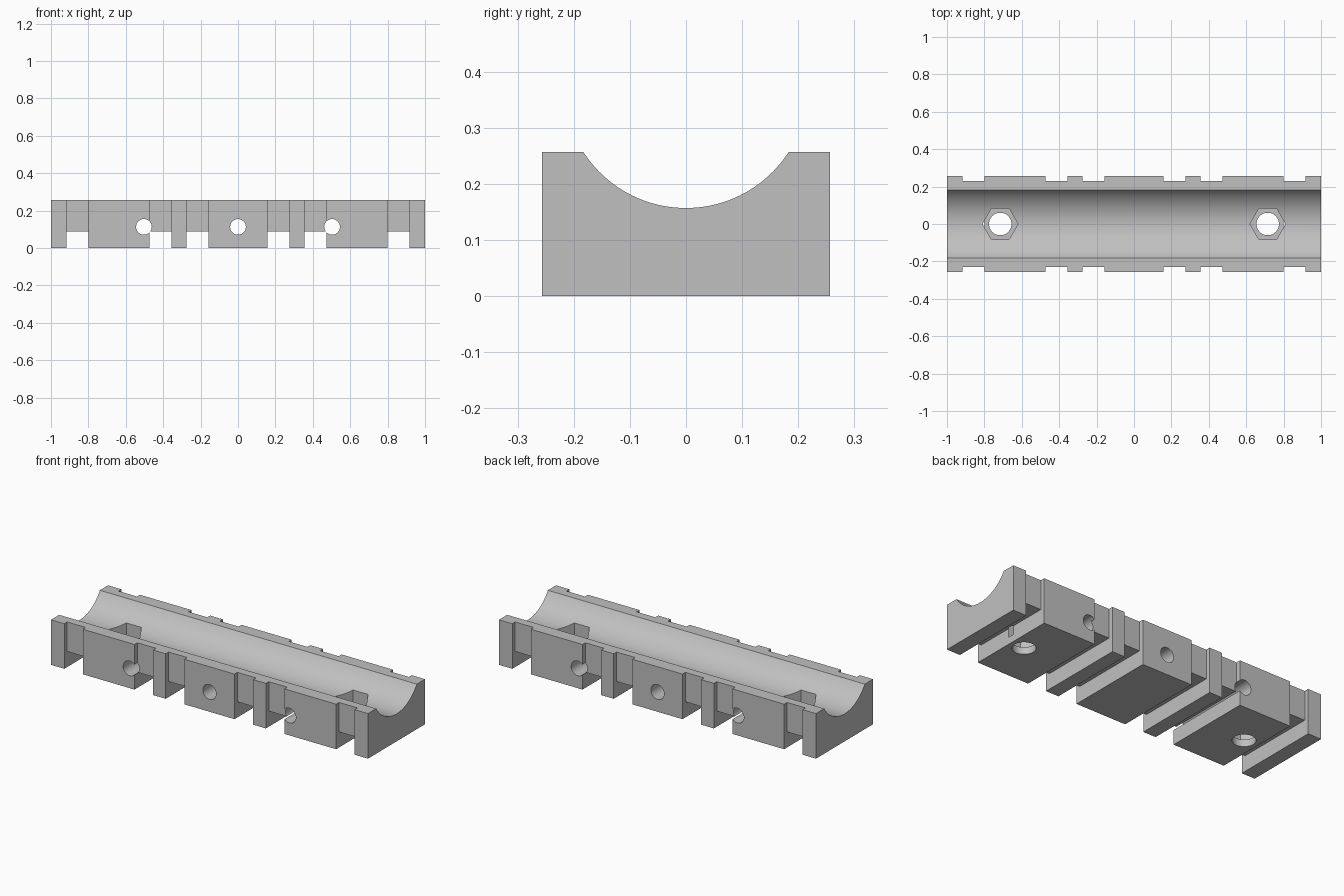
import bpy
import math

if "Cube" in bpy.data.objects:
    bpy.data.objects.remove(bpy.data.objects["Cube"], do_unlink=True)

HALF_W, HEIGHT = 0.257, 0.257      # block half depth and height
LIP, TROUGH = 0.183, 0.157         # trough half width and lowest point
SLOT_TOP, SIDE = 0.089, 0.231      # underside slots and side grooves

grey = bpy.data.materials.new("light_grey")
grey.use_nodes = True
grey.diffuse_color = (0.53, 0.53, 0.53, 1)
grey.node_tree.nodes["Principled BSDF"].inputs["Base Color"].default_value = (0.53, 0.53, 0.53, 1)


def block_profile(steps=40):
    """Cross-section in (y, z) with a round trough along the top."""
    sag = HEIGHT - TROUGH
    radius = (LIP ** 2 + sag ** 2) / (2 * sag)
    spread = math.asin(LIP / radius)
    points = [(-HALF_W, 0), (HALF_W, 0), (HALF_W, HEIGHT)]
    for i in range(steps + 1):
        a = spread * (1 - 2 * i / steps)
        points.append((radius * math.sin(a), TROUGH + radius * (1 - math.cos(a))))
    return points + [(-HALF_W, HEIGHT)]


def extrude_along_x(name, profile):
    n = len(profile)
    verts = [(x, y, z) for x in (-1, 1) for y, z in profile]
    faces = [tuple(reversed(range(n))), tuple(range(n, 2 * n))]
    faces += [(i, (i + 1) % n, n + (i + 1) % n, n + i) for i in range(n)]
    mesh = bpy.data.meshes.new(name)
    mesh.from_pydata(verts, [], faces)
    obj = bpy.data.objects.new(name, mesh)
    bpy.context.collection.objects.link(obj)
    mesh.materials.append(grey)
    return obj


def cut(cutter):
    """Subtract the cutter from the cradle and remove it."""
    cutter.hide_render = True
    cutter.data.materials.append(grey)
    mod = cradle.modifiers.new("cut", "BOOLEAN")
    mod.operation, mod.solver, mod.object = "DIFFERENCE", "EXACT", cutter
    bpy.context.view_layer.objects.active = cradle
    bpy.ops.object.modifier_apply(modifier=mod.name)
    bpy.data.objects.remove(cutter, do_unlink=True)


def cut_box(x0, x1, y0, y1, z0, z1):
    bpy.ops.mesh.primitive_cube_add(size=1, location=((x0 + x1) / 2, (y0 + y1) / 2, (z0 + z1) / 2))
    box = bpy.context.object
    box.scale = (x1 - x0, y1 - y0, z1 - z0)
    cut(box)


def cut_cylinder(sides, radius, depth, location, rotation=(0, 0, 0)):
    bpy.ops.mesh.primitive_cylinder_add(vertices=sides, radius=radius, depth=depth,
                                        location=location, rotation=rotation)
    cut(bpy.context.object)


cradle = extrude_along_x("cradle_block", block_profile())

# Strap slots across the underside, continuing up both sides as shallow grooves
for start, end in ((0.158, 0.276), (0.356, 0.473), (0.799, 0.916)):
    for s in (-1, 1):
        x0, x1 = sorted((s * start, s * end))
        cut_box(x0, x1, -0.4, 0.4, -0.1, SLOT_TOP)
        cut_box(x0, x1, SIDE, 0.4, -0.2, 0.4)
        cut_box(x0, x1, -0.4, -SIDE, -0.2, 0.4)

# Cross holes through the sides
for x in (-0.503, 0, 0.503):
    cut_cylinder(32, 0.042, 1, (x, 0, 0.113), (math.pi / 2, 0, 0))

# Bolt holes with hexagonal nut pockets
for x in (-0.715, 0.715):
    cut_cylinder(48, 0.06, 1, (x, 0, 0.1))
    cut_cylinder(6, 0.095, 0.4, (x, 0, 0.24), (0, 0, math.pi / 6))

bpy.ops.object.select_all(action="DESELECT")
cradle.select_set(True)
bpy.context.view_layer.objects.active = cradle
bpy.ops.object.shade_smooth_by_angle(angle=math.radians(25))
